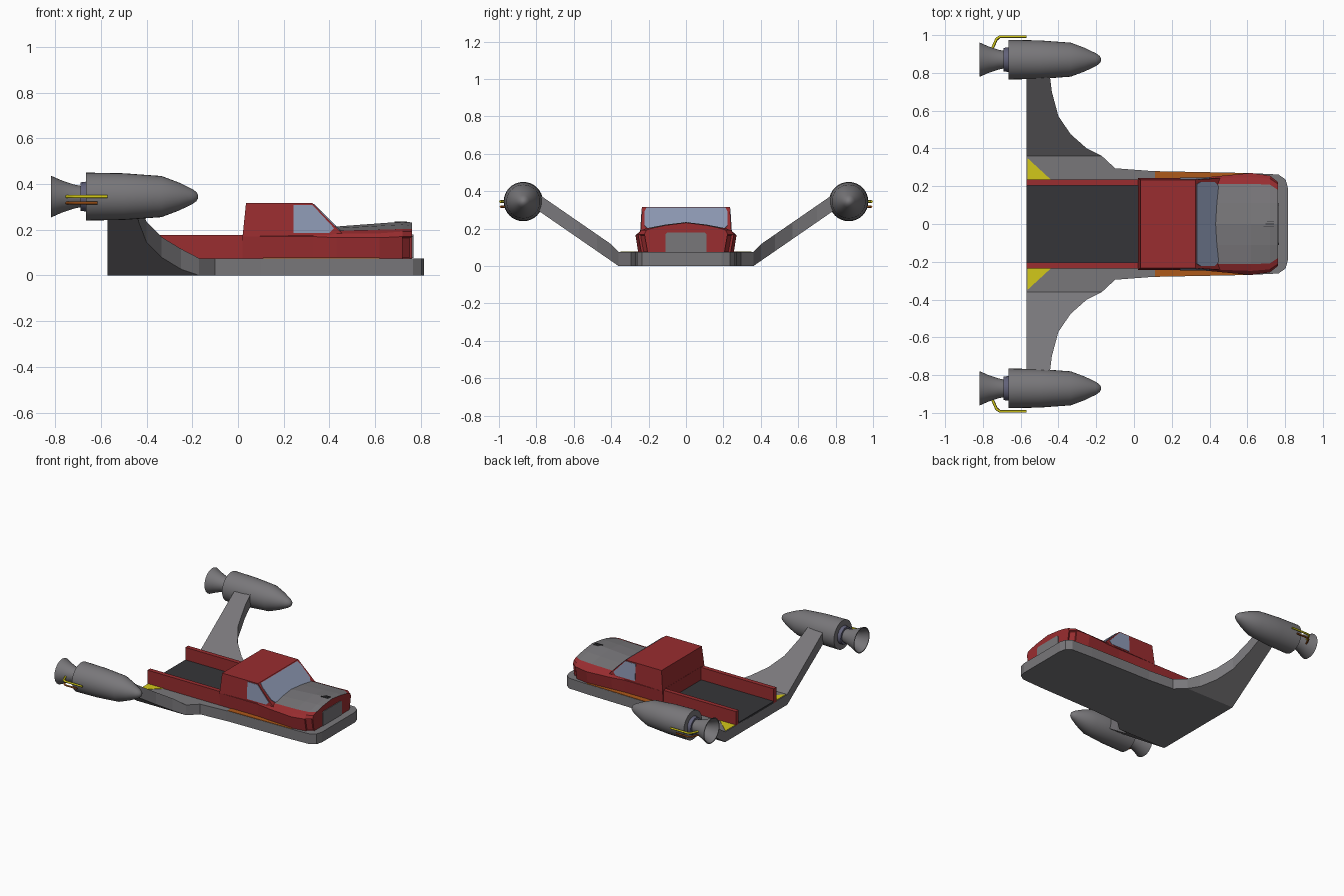
import bpy, bmesh, math
from mathutils import Vector

if "Cube" in bpy.data.objects:
    bpy.data.objects.remove(bpy.data.objects["Cube"])


def material(name, rgb):
    m = bpy.data.materials.new(name)
    m.diffuse_color = (*rgb, 1)
    m.use_nodes = True
    m.node_tree.nodes["Principled BSDF"].inputs["Base Color"].default_value = m.diffuse_color
    return m


GREY = material("metal grey", (0.19, 0.185, 0.195))
RED = material("body red", (0.32, 0.026, 0.029))
DARK = material("bed charcoal", (0.036, 0.036, 0.04))
GLASS = material("window blue", (0.27, 0.32, 0.46))
YELLOW = material("marking yellow", (0.65, 0.58, 0.01))
ORANGE = material("trim orange", (0.42, 0.1, 0.01))
COLLAR = material("collar slate", (0.12, 0.12, 0.19))


def build(name, verts, faces, mats):
    me = bpy.data.meshes.new(name)
    me.from_pydata([tuple(v) for v in verts], [], faces)
    bm = bmesh.new()
    bm.from_mesh(me)
    bmesh.ops.recalc_face_normals(bm, faces=bm.faces)
    bm.to_mesh(me)
    bm.free()
    ob = bpy.data.objects.new(name, me)
    bpy.context.collection.objects.link(ob)
    for m in mats:
        me.materials.append(m)
    return ob


def prism(name, low, high, mat):
    n = len(low)
    faces = [tuple(range(n))[::-1], tuple(range(n, 2 * n))]
    faces += [(i, (i + 1) % n, n + (i + 1) % n, n + i) for i in range(n)]
    return build(name, list(low) + list(high), faces, [mat])


def plate(name, pts, offset, mat):
    return prism(name, pts, [Vector(p) + Vector(offset) for p in pts], mat)


def slab(name, outline, z0, z1, mat):
    return plate(name, [(x, y, z0) for x, y in outline], (0, 0, z1 - z0), mat)


def box(name, x0, x1, y0, y1, z0, z1, mat):
    return slab(name, [(x0, y0), (x1, y0), (x1, y1), (x0, y1)], z0, z1, mat)


def revolve(name, profile, y, z, mat, n=32):
    verts = [(x, y + r * math.cos(2 * math.pi * k / n), z + r * math.sin(2 * math.pi * k / n))
             for x, r in profile for k in range(n)]
    faces = [(i * n + k, i * n + (k + 1) % n, (i + 1) * n + (k + 1) % n, (i + 1) * n + k)
             for i in range(len(profile) - 1) for k in range(n)]
    last = (len(profile) - 1) * n
    faces += [tuple(range(n))[::-1], tuple(range(last, last + n))]
    ob = build(name, verts, faces, [mat])
    bpy.ops.object.select_all(action='DESELECT')
    ob.select_set(True)
    bpy.context.view_layer.objects.active = ob
    bpy.ops.object.shade_smooth_by_angle(angle=math.radians(30))
    return ob


def pipe(name, pts, radius, mat):
    cu = bpy.data.curves.new(name, 'CURVE')
    cu.dimensions = '3D'
    cu.bevel_depth, cu.bevel_resolution, cu.use_fill_caps = radius, 2, True
    sp = cu.splines.new('POLY')
    sp.points.add(len(pts) - 1)
    for p, c in zip(sp.points, pts):
        p.co = (*c, 1)
    cu.materials.append(mat)
    ob = bpy.data.objects.new(name, cu)
    bpy.context.collection.objects.link(ob)


# Flat chassis deck
half = [(0.815, 0.19), (0.803, 0.235), (0.765, 0.262), (0.6, 0.27), (0.1, 0.28),
        (-0.1, 0.295), (-0.17, 0.36), (-0.57, 0.36)]
slab("chassis_deck", half + [(x, -y) for x, y in reversed(half)], 0, 0.075, GREY)

# Bed floor
box("bed_floor", -0.57, 0.03, -0.21, 0.21, 0.07, 0.085, DARK)

# Lower truck body, lofted from half sections of (y, z)
sections = [
    (0.02, [(.235, .07), (.243, .17), (.236, .178), (.2, .18), (.1, .18), (0, .18)]),
    (0.33, [(.235, .07), (.243, .17), (.232, .182), (.21, .188), (.11, .192), (0, .195)]),
    (0.43, [(.243, .07), (.252, .165), (.242, .184), (.212, .196), (.11, .207), (0, .214)]),
    (0.62, [(.255, .07), (.270, .165), (.248, .184), (.213, .2), (.11, .217), (0, .228)]),
    (0.72, [(.238, .07), (.256, .17), (.240, .192), (.208, .203), (.11, .222), (0, .235)]),
    (0.762, [(.205, .07), (.222, .17), (.212, .192), (.18, .203), (.11, .218), (0, .232)])]
verts, faces, mats = [], [], []
for x, h in sections:
    verts += [(x, y, z) for y, z in h] + [(x, -y, z) for y, z in h[-2::-1]]
N = 11
for i in range(len(sections) - 1):
    for k in range(N):
        k2 = (k + 1) % N
        faces.append((i * N + k, i * N + k2, (i + 1) * N + k2, (i + 1) * N + k))
        mats.append(1 if i >= 2 and 3 <= k <= 6 else 0)
faces += [tuple(range(N)), tuple(range(5 * N, 6 * N))]
body = build("truck_body", verts, faces, [RED, GREY])
for p in body.data.polygons:  # grey bonnet
    p.material_index = mats[p.index] if p.index < len(mats) else 0
# Recessed front corners
bm = bmesh.new()
bm.from_mesh(body.data)
for side in (1, -1):
    corner = [f for f in bm.faces if f.calc_center_median().x > 0.72
              and f.normal.y * side > 0.5 and abs(f.normal.z) < 0.4]
    bmesh.ops.inset_region(bm, faces=corner, thickness=0.01, depth=-0.01)
bm.to_mesh(body.data)
bm.free()

# Cab with sloped front
prism("cab", [(.02, -.243, .17), (.462, -.243, .178), (.462, .243, .178), (.02, .243, .17)],
      [(.035, -.234, .316), (.325, -.234, .316), (.325, .234, .316), (.035, .234, .316)], RED)


# Windscreen lying on the cab slope
def slope(y, z):
    return (0.325 + (0.316 - z) * 0.993, y, z)


screen = [(.222, .29), (.21, .311), (-.21, .311), (-.222, .29), (-.222, .215), (-.2, .195),
          (.2, .195), (.222, .215)]
plate("windscreen", [slope(y, z) for y, z in screen], (0.003, 0, 0.003), GLASS)

# Grille and bonnet vents
grille = [(-.11, .076), (.11, .076), (.11, .17), (.1, .18), (-.1, .18), (-.11, .17)]
plate("grille", [(0.76, y, z) for y, z in grille], (0.007, 0, 0), GREY)
for i, y in enumerate((-0.012, 0, 0.012)):
    box(f"bonnet_vent_{i}", 0.685 + 0.01 * i, 0.74, y - .002, y + .002, 0.23, 0.237, DARK)

Z = 0.345  # engine axis height
for side, s in (("left", 1), ("right", -1)):
    # Bed rail and side window
    box(f"bed_rail_{side}", -0.57, 0.03, s * .203, s * .235, 0.07, 0.176, RED)
    win = [(.243, .186), (.4, .186), (.42, .207), (.325, .309), (.243, .309)]
    plate(f"side_window_{side}", [(x, s * (.243 - (z - .17) * .062), z) for x, z in win],
          (0, s * .003, 0), GLASS)

    # Deck trim strip and rear corner marking
    slab(f"trim_strip_{side}", [(.11, s * .23), (.62, s * .23), (.62, s * .268), (.11, s * .278)],
         .074, .078, ORANGE)
    slab(f"corner_marking_{side}", [(-.565, s * .235), (-.44, s * .235), (-.565, s * .35)],
         .074, .078, YELLOW)

    # Upswept wing
    wing = [(-.17, .36), (-.25, .4), (-.335, .475), (-.4, .57), (-.435, .7), (-.45, .82),
            (-.57, .82), (-.57, .36)]
    prism(f"wing_{side}", [(x, s * y, (y - .36) * .69) for x, y in wing],
          [(x, s * y, .075 + (y - .36) * .69 + min(.014, (y - .36) * .4)) for x, y in wing], GREY)

    # Engine pod, collar and hollow nozzle
    y = s * 0.87
    revolve(f"engine_pod_{side}", [(-.665, .105), (-.5, .102), (-.335, .09), (-.26, .062),
                                   (-.2, .033), (-.182, .02), (-.174, .006)], y, Z, GREY)
    revolve(f"engine_collar_{side}", [(-.69, .062), (-.66, .066)], y, Z, COLLAR, 16)
    revolve(f"nozzle_{side}", [(-.68, .045), (-.72, .053), (-.77, .07), (-.818, .091),
                               (-.818, .085), (-.77, .062), (-.71, .035)], y, Z, GREY)

    # Fuel pipes beside the engine
    pipe(f"upper_pipe_{side}", [(-.57, s * .992, Z), (-.71, s * .992, Z), (-.728, s * .98, Z),
                                (-.752, s * .925, Z)], .007, YELLOW)
    pipe(f"lower_pipe_{side}", [(-.615, s * .99, .317), (-.71, s * .99, .317),
                                (-.728, s * .975, .317), (-.75, s * .925, .317)], .006, ORANGE)
